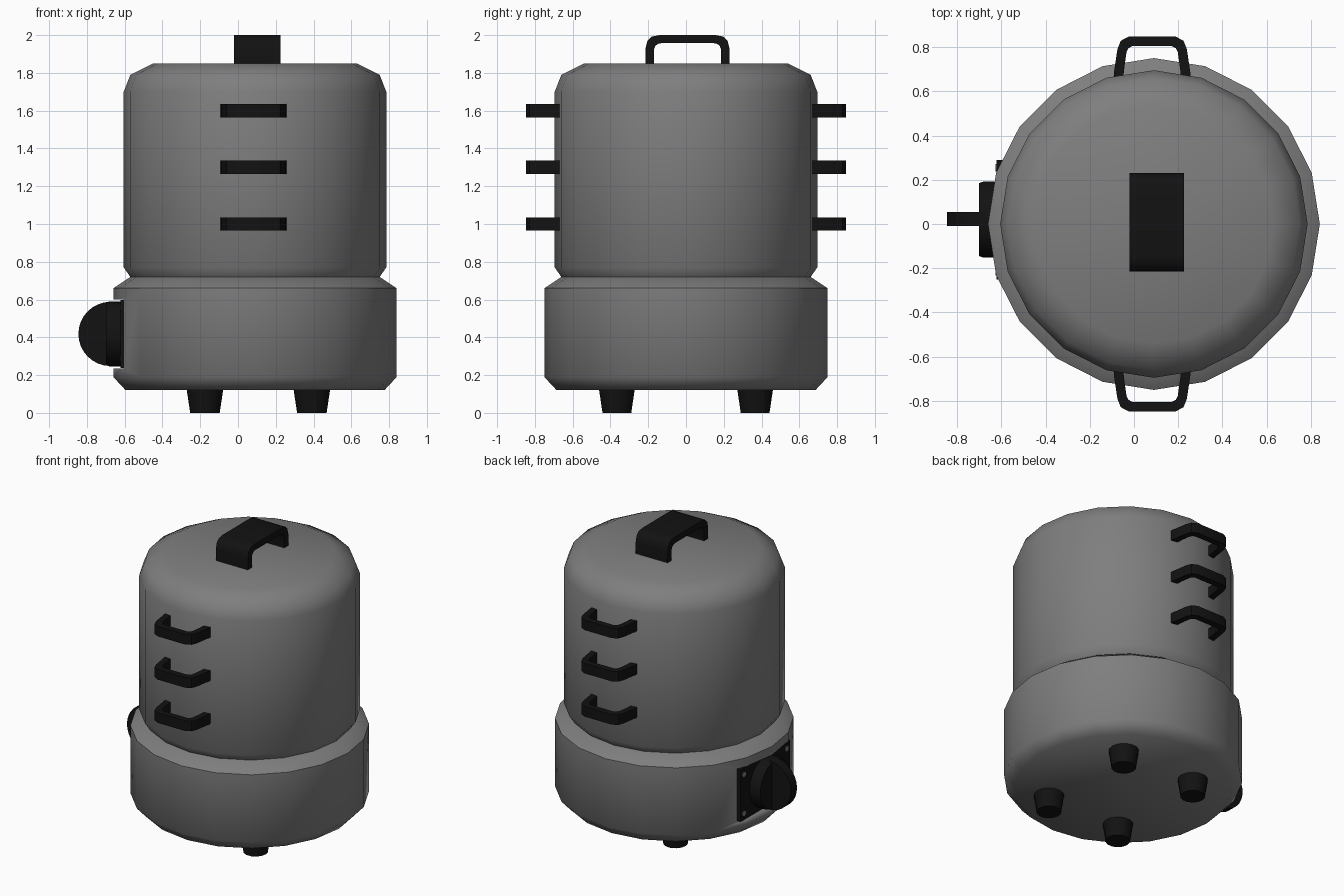
import bpy, bmesh, math
from mathutils import Matrix, Vector

if "Cube" in bpy.data.objects:
    bpy.data.objects.remove(bpy.data.objects["Cube"])

CX = 0.09  # body axis


def material(name, rgb):
    m = bpy.data.materials.new(name)
    m.diffuse_color = (*rgb, 1)
    m.use_nodes = True
    m.node_tree.nodes["Principled BSDF"].inputs["Base Color"].default_value = m.diffuse_color
    return m


GREY = material("grey metal", (0.21, 0.21, 0.21))
BLACK = material("black plastic", (0.006, 0.006, 0.006))


def finish(bm, name, mat, angle=40):
    bmesh.ops.recalc_face_normals(bm, faces=bm.faces)
    me = bpy.data.meshes.new(name)
    bm.to_mesh(me)
    bm.free()
    ob = bpy.data.objects.new(name, me)
    bpy.context.collection.objects.link(ob)
    me.materials.append(mat)
    bpy.ops.object.select_all(action='DESELECT')
    ob.select_set(True)
    bpy.context.view_layer.objects.active = ob
    bpy.ops.object.shade_smooth_by_angle(angle=math.radians(angle))
    return ob


def lathe(name, profile, sides, mat, loc, axis='Z', angle=40):
    """Closed turned solid from (radius, height) pairs."""
    bm = bmesh.new()
    rings = [[bm.verts.new((r * math.cos(2 * math.pi * i / sides),
                            r * math.sin(2 * math.pi * i / sides), z))
              for i in range(sides)] for r, z in profile]
    for a, b in zip(rings, rings[1:]):
        for i in range(sides):
            j = (i + 1) % sides
            bm.faces.new((a[i], a[j], b[j], b[i]))
    bm.faces.new(rings[0][::-1])
    bm.faces.new(rings[-1])
    rot = Matrix.Rotation(-math.pi / 2, 4, 'Y') if axis == '-X' else Matrix()
    bm.transform(Matrix.Translation(loc) @ rot)
    return finish(bm, name, mat, angle)


def box(name, lo, hi, mat):
    bm = bmesh.new()
    bmesh.ops.create_cube(bm, size=1)
    lo, hi = Vector(lo), Vector(hi)
    bm.transform(Matrix.Translation((lo + hi) / 2) @ Matrix.Diagonal((*(hi - lo), 1)))
    return finish(bm, name, mat)


def strap(name, outer, inner, w0, w1, place):
    """U-shaped band: half outlines are mirrored, then widened from w0 to w1."""
    full = lambda h: h + [(-u, v) for u, v in reversed(h)]
    o, n = full(outer), full(inner)
    bm = bmesh.new()
    secs = [[bm.verts.new(place(u, v, w)) for (u, v), w in
             ((a, w0), (a, w1), (b, w1), (b, w0))] for a, b in zip(o, n)]
    for s, t in zip(secs, secs[1:]):
        for i in range(4):
            j = (i + 1) % 4
            bm.faces.new((s[i], s[j], t[j], t[i]))
    bm.faces.new(secs[0])
    bm.faces.new(secs[-1])
    return finish(bm, name, BLACK)


# Base and pot
base = lathe("base", [(0.685, 0.12), (0.75, 0.19), (0.75, 0.66), (0.66, 0.72)],
             20, GREY, (CX, 0, 0), angle=50)
lathe("pot", [(0.66, 0.72), (0.695, 0.77), (0.695, 1.70), (0.66, 1.79), (0.54, 1.85)],
      20, GREY, (CX, 0, 0), angle=55)

# Flat recess in the base for the control panel
cutter = box("recess_cutter", (-0.9, -0.5, 0.235), (-0.605, 0.5, 0.60), GREY)
cutter.hide_render = True
cutter.hide_set(True)
mod = base.modifiers.new("recess", 'BOOLEAN')
mod.object = cutter
mod.operation = 'DIFFERENCE'
mod.solver = 'EXACT'
bpy.context.view_layer.objects.active = base
bpy.ops.object.modifier_apply(modifier=mod.name)
bpy.data.objects.remove(cutter)

# Control panel, screws and knob
KY, KZ = 0.02, 0.418
box("control_panel", (-0.622, KY - 0.27, 0.237), (-0.58, KY + 0.27, 0.598), BLACK)
for sy in (-1, 1):
    for sz in (-1, 1):
        lathe("screw", [(0.018, 0), (0.018, 0.006)], 10, GREY,
              (-0.62, KY + sy * 0.235, KZ + sz * 0.135), '-X')
lathe("knob", [(0.172, 0), (0.172, 0.06), (0.165, 0.08)], 24, BLACK, (-0.62, KY, KZ), '-X')
bm = bmesh.new()
arc = [(-0.675 - 0.17 * math.sin(math.pi * i / 16), KZ + 0.17 * math.cos(math.pi * i / 16))
       for i in range(17)]
face = bm.faces.new([bm.verts.new((x, -0.01, z)) for x, z in arc])
ext = bmesh.ops.extrude_face_region(bm, geom=[face])
bmesh.ops.translate(bm, vec=(0, 0.065, 0),
                    verts=[v for v in ext["geom"] if isinstance(v, bmesh.types.BMVert)])
if not face.is_valid or len(bm.faces) < 19:
    bm.faces.new([v for v in bm.verts if abs(v.co.y + 0.01) < 1e-5])
finish(bm, "knob_grip", BLACK)

# Lid handle
strap("lid_handle",
      [(0.222, 1.84), (0.222, 1.93), (0.212, 1.97), (0.19, 1.992), (0.15, 2.0)],
      [(0.178, 1.84), (0.178, 1.925), (0.17, 1.943), (0.158, 1.953), (0.14, 1.957)],
      -0.02, 0.225, lambda u, v, w: (w, u + 0.008, v))

# Side handles, three on the front and three on the back
for side, sy in (("front", -1), ("back", 1)):
    for z in (1.0, 1.3, 1.6):
        strap(side + "_handle",
              [(0.175, 0.65), (0.172, 0.69), (0.157, 0.79), (0.142, 0.828), (0.105, 0.848)],
              [(0.13, 0.65), (0.128, 0.69), (0.116, 0.776), (0.108, 0.794), (0.09, 0.804)],
              z - 0.035, z + 0.035, lambda u, v, w: (0.082 + u, sy * v, w))

# Feet
for sx in (-1, 1):
    for sy in (-1, 1):
        lathe("foot", [(0.078, 0), (0.097, 0.125)], 14, BLACK,
              (0.108 + sx * 0.283, sy * 0.366, 0))
